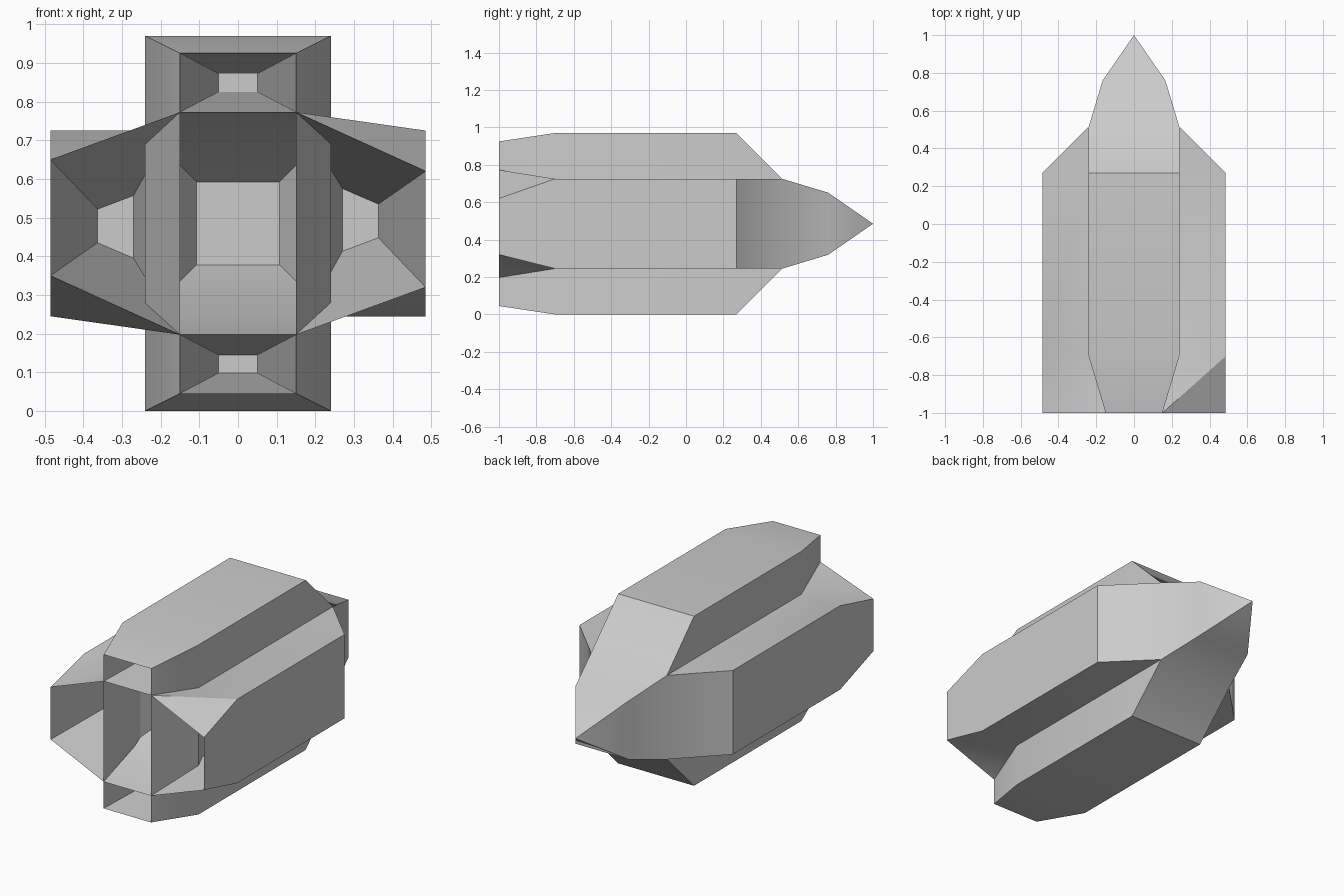
import bpy, bmesh, math

if "Cube" in bpy.data.objects:
    bpy.data.objects.remove(bpy.data.objects["Cube"], do_unlink=True)

MID = 0.485          # height of the long axis
FRONT, BEND, SHOULDER, NECK = -1.0, -0.7, 0.27, 0.515
C, R = 0.24, 0.485   # half-width of the core and reach of the pods

grey = bpy.data.materials.new("hull_grey")
grey.use_nodes = True
colour = (0.6, 0.6, 0.6, 1)
grey.diffuse_color = colour
grey.node_tree.nodes["Principled BSDF"].inputs["Base Color"].default_value = colour


def ring(y, pts, turn=1):
    """Cross-section at y; turn=-1 spins it half a turn about the long axis."""
    return [(turn * x, y, MID + turn * z) for x, z in pts]


def rect(w, h):
    return [(-w, -h), (-w, h), (w, h), (w, -h)]


def face(bm, pts, flip=False):
    pts = list(dict.fromkeys(pts))
    if len(pts) > 2:
        bm.faces.new([bm.verts.new(p) for p in (pts[::-1] if flip else pts)])


def loft(bm, rings, sides=(0, 1, 2, 3), flip=False):
    for a, b in zip(rings, rings[1:]):
        for i in sides:
            j = (i + 1) % 4
            face(bm, [a[i], a[j], b[j]], flip)
            face(bm, [a[i], b[j], b[i]], flip)


def finish(name, bm):
    bmesh.ops.remove_doubles(bm, verts=bm.verts, dist=0.0005)
    mesh = bpy.data.meshes.new(name)
    bm.to_mesh(mesh)
    bm.free()
    mesh.materials.append(grey)
    ob = bpy.data.objects.new(name, mesh)
    bpy.context.collection.objects.link(ob)
    bpy.ops.object.select_all(action="DESELECT")
    ob.select_set(True)
    bpy.context.view_layer.objects.active = ob
    bpy.ops.object.shade_smooth_by_angle(angle=math.radians(30))


# Pod sections: mouth, body, nozzle floor, and the core edge the pod fades into
upright_pod = dict(
    mouth=[(-0.15, 0.2875), (-0.15, 0.44), (0.15, 0.44), (0.15, 0.2875)],
    body=[(-C, C), (-C, R), (C, R), (C, C)],
    floor=[(-0.05, 0.34), (-0.05, 0.387), (0.05, 0.387), (0.05, 0.34)],
    fade=[(-C, C), (-C, C), (C, C), (C, C)])
side_pod = dict(
    mouth=[(0.15, 0.2875), (R, 0.135), (R, -0.165), (0.15, -0.2875)],
    body=[(C, C), (R, C), (R, -C), (C, -C)],
    floor=[(0.27, 0.09), (0.363, 0.05), (0.363, -0.037), (0.27, -0.072)],
    fade=[(C, C), (C, C), (C, -C), (C, -C)])

# Outer hull: four pods fading into a tapered nose
hull = bmesh.new()
nozzles = bmesh.new()
for pod in (upright_pod, side_pod):
    for turn in (1, -1):
        mouth = ring(FRONT, pod["mouth"], turn)
        loft(hull, [mouth, ring(BEND, pod["body"], turn),
                    ring(SHOULDER, pod["body"], turn),
                    ring(NECK, pod["fade"], turn)], sides=(0, 1, 2))
        floor = ring(0.03, pod["floor"], turn)
        loft(nozzles, [mouth, floor], flip=True)
        face(nozzles, floor)
loft(hull, [ring(NECK, rect(C, C)), ring(0.76, rect(0.166, 0.166)),
            ring(1.0, rect(0, 0))])
finish("hull", hull)
finish("pod_nozzles", nozzles)

# Central nozzle: flares behind the mouth, then narrows to its floor
core = bmesh.new()
core_floor = ring(-0.4, rect(0.107, 0.107))
loft(core, [ring(FRONT, rect(0.15, 0.2875)), ring(BEND, rect(C, C)), core_floor], flip=True)
face(core, core_floor)
finish("core_nozzle", core)
